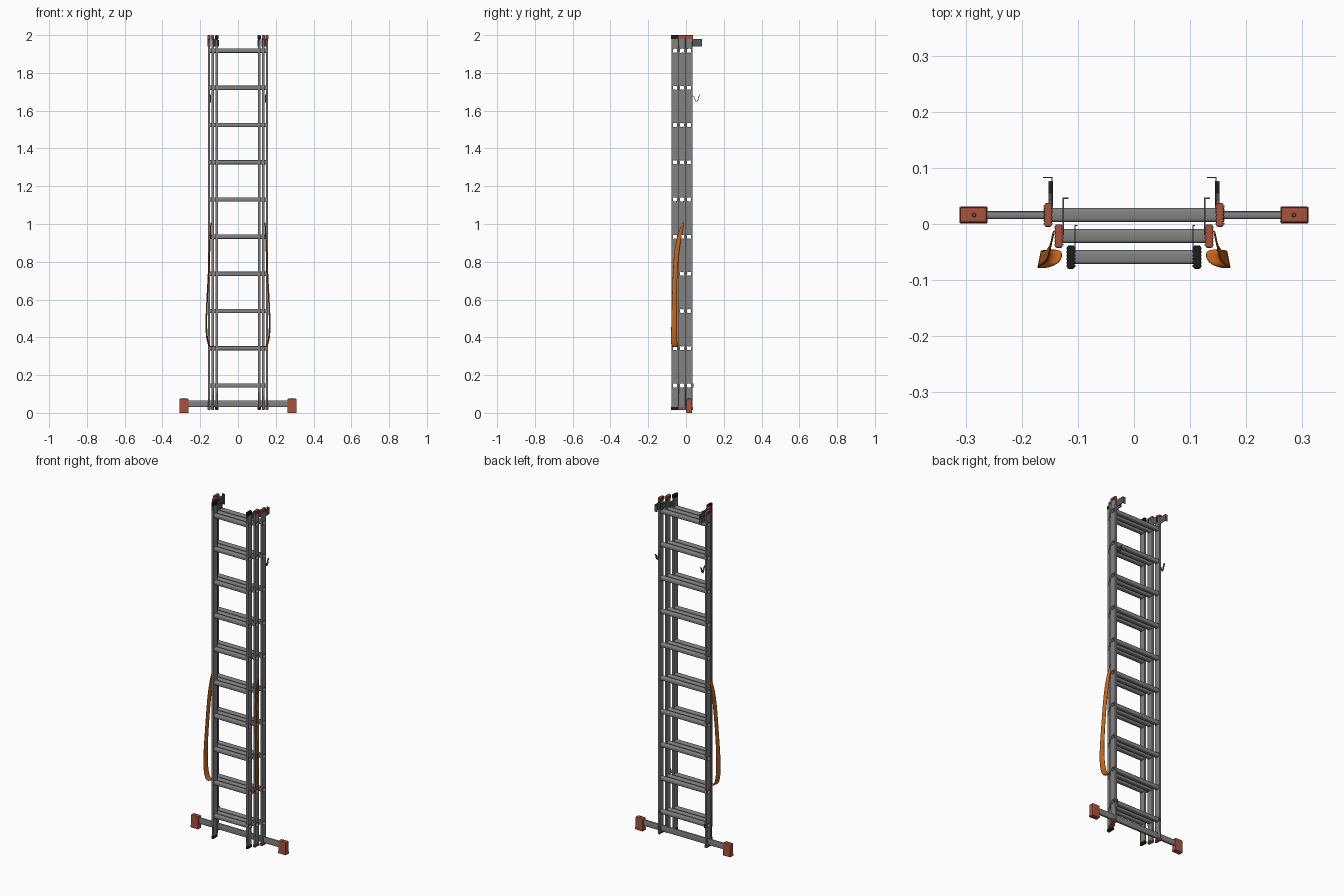
import bpy, bmesh, math
from mathutils import Vector

if "Cube" in bpy.data.objects:
    bpy.data.objects.remove(bpy.data.objects["Cube"])


def material(name, rgb, rough=0.6):
    m = bpy.data.materials.new(name)
    m.use_nodes = True
    m.diffuse_color = (*rgb, 1)
    bsdf = m.node_tree.nodes["Principled BSDF"]
    bsdf.inputs["Base Color"].default_value = (*rgb, 1)
    bsdf.inputs["Roughness"].default_value = rough
    return m


ALU = material("grey_aluminium", (0.22, 0.225, 0.22))
RED = material("red_plastic", (0.40, 0.085, 0.045))
BLACK = material("black_plastic", (0.012, 0.012, 0.012))
ORANGE = material("orange_webbing", (0.62, 0.14, 0.01))
STEEL = material("dark_steel", (0.10, 0.10, 0.10))


def finish(name, bm, mat, smooth=False):
    bmesh.ops.recalc_face_normals(bm, faces=bm.faces)
    mesh = bpy.data.meshes.new(name)
    bm.to_mesh(mesh)
    bm.free()
    mesh.materials.append(mat)
    ob = bpy.data.objects.new(name, mesh)
    bpy.context.collection.objects.link(ob)
    if smooth:
        bpy.ops.object.select_all(action='DESELECT')
        ob.select_set(True)
        bpy.context.view_layer.objects.active = ob
        bpy.ops.object.shade_smooth_by_angle(angle=math.radians(35))
    return ob


def add_box(bm, lo, hi):
    lo, hi = Vector(lo), Vector(hi)
    verts = bmesh.ops.create_cube(bm, size=1)["verts"]
    for v in verts:
        v.co = (lo + hi) / 2 + v.co * (hi - lo)


def box(name, lo, hi, mat, bevel=0):
    bm = bmesh.new()
    add_box(bm, lo, hi)
    if bevel:
        bmesh.ops.bevel(bm, geom=bm.edges[:], offset=bevel, segments=2,
                        profile=0.5, affect='EDGES')
    return finish(name, bm, mat)


def rounded_loop(bm, x, y, z, hy, hz, n=16):
    """Ring of vertices shaped like a rounded rectangle, facing x."""
    ring = []
    for i in range(n):
        a = math.tau * (i + 0.5) / n
        c, s = math.cos(a), math.sin(a)
        ring.append(bm.verts.new((x, y + hy * math.copysign(abs(c) ** 0.45, c),
                                  z + hz * math.copysign(abs(s) ** 0.45, s))))
    return ring


def tube(name, x, y, z, hy, hz, wall, mat):
    """Open hollow tube running from -x to x."""
    bm = bmesh.new()
    loops = [rounded_loop(bm, sx * x, y, z, hy - w, hz - w)
             for sx, w in ((-1, 0), (1, 0), (1, wall), (-1, wall))]
    for a, b in zip(loops, loops[1:] + loops[:1]):
        for i in range(len(a)):
            j = (i + 1) % len(a)
            bm.faces.new((a[i], a[j], b[j], b[i]))
    return finish(name, bm, mat, True)


RUNG_Z = [0.145 + 0.197 * i for i in range(10)]
RUNG_Y, RUNG_H = 0.0125, 0.0115
RAIL_X, RAIL_Y = 0.006, 0.0182


def rail(name, x, y):
    """Upright plate with a square opening at every rung."""
    zs = [0.02]
    for z in RUNG_Z:
        zs += [z - RUNG_H, z + RUNG_H]
    zs.append(1.99)
    ys = [y - RAIL_Y, y - RUNG_Y, y + RUNG_Y, y + RAIL_Y]
    bm = bmesh.new()
    grid = [[bm.verts.new((x - RAIL_X, yy, z)) for yy in ys] for z in zs]
    for r in range(len(zs) - 1):
        for c in range(3):
            if c == 1 and r % 2 == 1:
                continue
            bm.faces.new((grid[r][c], grid[r][c + 1],
                          grid[r + 1][c + 1], grid[r + 1][c]))
    ext = bmesh.ops.extrude_face_region(bm, geom=bm.faces[:], use_keep_orig=True)
    for v in ext["geom"]:
        if isinstance(v, bmesh.types.BMVert):
            v.co.x += 2 * RAIL_X
    # soften the long outer corners
    corners = [e for e in bm.edges
               if abs(abs(e.verts[0].co.y - y) - RAIL_Y) < 1e-5
               and abs(e.verts[0].co.z - e.verts[1].co.z) > 1e-4
               and abs(e.verts[0].co.y - e.verts[1].co.y) < 1e-5]
    bmesh.ops.bevel(bm, geom=corners, offset=0.003, segments=2,
                    profile=0.5, affect='EDGES')
    return finish(name, bm, ALU)


def end_cap(name, x, y, z0, z1, mat):
    """Rounded plug with ribs across it."""
    box(name, (x - 0.0065, y - 0.021, z0), (x + 0.0065, y + 0.021, z1), mat, 0.003)
    bm = bmesh.new()
    for i in range(6):
        ry = y - 0.0155 + 0.0062 * i
        add_box(bm, (x - 0.008, ry - 0.0017, z0 + 0.002),
                (x + 0.008, ry + 0.0017, z1 - 0.001))
    finish(name + "_ribs", bm, mat)


# Three nested ladder sections: name, rail offset, depth, cap material
SECTIONS = (("rear", 0.153, 0.016, RED),
            ("middle", 0.134, -0.0215, RED),
            ("front", 0.1125, -0.059, BLACK))
SIDES = (("left", 1), ("right", -1))

for sec, rx, y, cap in SECTIONS:
    for side, s in SIDES:
        rail(f"{sec}_{side}_rail", s * rx, y)
        end_cap(f"{sec}_{side}_top_cap", s * rx, y, 1.978, 2.0, cap)
        end_cap(f"{sec}_{side}_bottom_cap", s * rx, y, 0.015, 0.032, cap)
    for i, z in enumerate(RUNG_Z):
        tube(f"{sec}_rung_{i + 1}", rx + RAIL_X + 0.001, y, z,
             RUNG_Y, RUNG_H, 0.0015, ALU)

# Stabiliser bar with rubber feet
tube("stabiliser_bar", 0.30, 0.016, 0.048, 0.0075, 0.018, 0.0015, ALU)
for side, s in SIDES:
    xa, xb = sorted((s * 0.262, s * 0.31))
    box(f"{side}_foot", (xa, 0.002, 0.008), (xb, 0.030, 0.075), RED, 0.004)
    box(f"{side}_foot_pad", (xa - 0.001, 0.001, 0), (xb + 0.001, 0.031, 0.014), RED, 0.002)
    bm = bmesh.new()
    bmesh.ops.create_cone(bm, cap_ends=True, segments=12, radius1=0.004,
                          radius2=0.003, depth=0.003)
    bmesh.ops.translate(bm, verts=bm.verts, vec=(s * 0.285, 0.016, 0.076))
    finish(f"{side}_foot_bolt", bm, STEEL, True)


def angle_bracket(name, x, y0, y1, z0, z1, lip):
    """Plate reaching backward with a bent lip at its end."""
    bm = bmesh.new()
    add_box(bm, (x - 0.001, y0, z0), (x + 0.001, y1, z1))
    xa, xb = sorted((x, x + lip))
    add_box(bm, (xa, y1 - 0.002, z0), (xb, y1, z1))
    finish(name, bm, STEEL)


def strip(name, points, x, width, mat):
    """Bent metal strip following a side outline."""
    bm = bmesh.new()
    rows = [[bm.verts.new((x + d * width / 2, py, pz)) for d in (-1, 1)]
            for py, pz in points]
    for a, b in zip(rows, rows[1:]):
        bm.faces.new((a[0], a[1], b[1], b[0]))
    ob = finish(name, bm, mat)
    mod = ob.modifiers.new("thickness", 'SOLIDIFY')
    mod.thickness, mod.offset = 0.003, 0


HOOK = ((0.030, 1.68), (0.042, 1.675), (0.048, 1.66), (0.055, 1.645),
        (0.063, 1.655), (0.068, 1.675), (0.075, 1.685))
for side, s in SIDES:
    angle_bracket(f"{side}_top_guide", s * 0.146, 0.02, 0.084, 1.94, 1.98, -0.016)
    angle_bracket(f"{side}_middle_guide", s * 0.126, -0.02, 0.047, 1.94, 1.98, 0.009)
    angle_bracket(f"{side}_front_guide", s * 0.105, -0.05, -0.002, 1.94, 1.975, 0.004)
    strip(f"{side}_catch_hook", HOOK, s * 0.148, 0.008, STEEL)
    box(f"{side}_lower_stop", (s * 0.148 - 0.004, 0.03, 0.135),
        (s * 0.148 + 0.004, 0.039, 0.155), STEEL)

# Spread-limiting straps: x, y, z, half width
STRAP = ((0.143, -0.014, 1.01, 0.006), (0.148, -0.035, 0.94, 0.011),
         (0.151, -0.053, 0.84, 0.013), (0.160, -0.061, 0.66, 0.011),
         (0.169, -0.063, 0.50, 0.014), (0.167, -0.063, 0.40, 0.016),
         (0.152, -0.062, 0.345, 0.016), (0.128, -0.058, 0.352, 0.013))
for side, s in SIDES:
    bm = bmesh.new()
    rows = [[bm.verts.new((s * (x - 0.2 * d * w), y + d * w, z)) for d in (-1, 1)]
            for x, y, z, w in STRAP]
    for a, b in zip(rows, rows[1:]):
        bm.faces.new((a[0], a[1], b[1], b[0]))
    ob = finish(f"{side}_strap", bm, ORANGE, True)
    sub = ob.modifiers.new("smooth_bend", 'SUBSURF')
    sub.levels = sub.render_levels = 2
    thick = ob.modifiers.new("thickness", 'SOLIDIFY')
    thick.thickness, thick.offset = 0.003, 0
